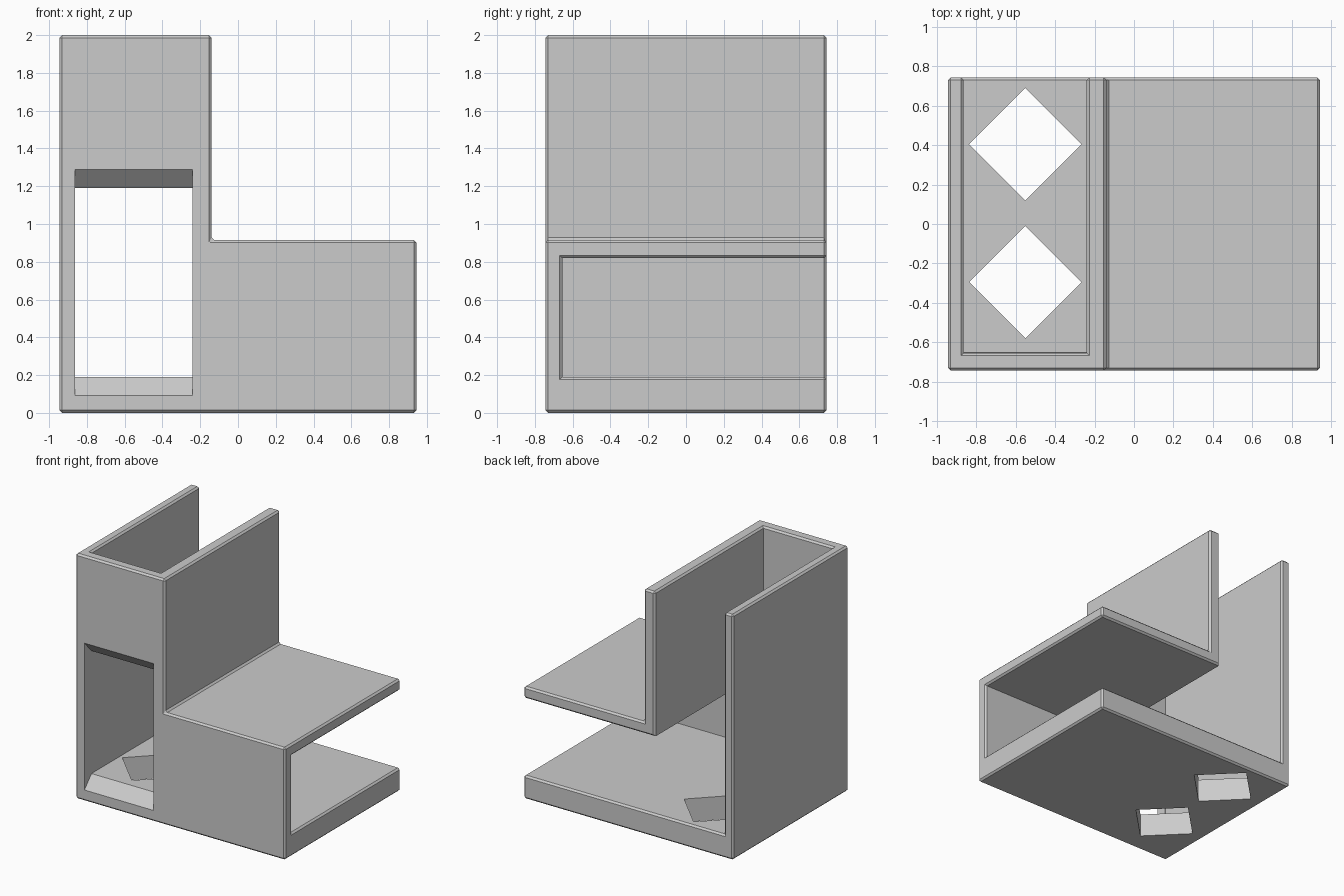
import bpy
import bmesh
from mathutils import Vector

cube = bpy.data.objects.get("Cube")
if cube:
    bpy.data.objects.remove(cube, do_unlink=True)

HALF_X, HALF_Y, TOP = 0.945, 0.745, 2.0
STEP_X, SHELF_TOP = -0.14, 0.915
IN_LEFT, IN_RIGHT = -0.865, -0.24      # inside faces of the tower
FLOOR, CEILING, IN_FRONT = 0.19, 0.82, -0.655
BEVEL = 0.014

grey = bpy.data.materials.new("light_grey")
grey.use_nodes = True
grey.diffuse_color = (0.6, 0.6, 0.6, 1)
grey.node_tree.nodes["Principled BSDF"].inputs["Base Color"].default_value = (0.6, 0.6, 0.6, 1)


def prism(name, points, sweep):
    """Solid made by sweeping a flat polygon along a vector."""
    bm = bmesh.new()
    face = bm.faces.new([bm.verts.new(p) for p in points])
    swept = bmesh.ops.extrude_face_region(bm, geom=[face])["geom"]
    verts = [v for v in swept if isinstance(v, bmesh.types.BMVert)]
    bmesh.ops.translate(bm, verts=verts, vec=Vector(sweep))
    bmesh.ops.recalc_face_normals(bm, faces=bm.faces)
    mesh = bpy.data.meshes.new(name)
    bm.to_mesh(mesh)
    bm.free()
    mesh.materials.append(grey)
    obj = bpy.data.objects.new(name, mesh)
    bpy.context.collection.objects.link(obj)
    return obj


def cut(target, cutter):
    """Subtract the cutter from the target and discard it."""
    mod = target.modifiers.new("cut", "BOOLEAN")
    mod.operation = "DIFFERENCE"
    mod.solver = "EXACT"
    mod.object = cutter
    bpy.context.view_layer.objects.active = target
    bpy.ops.object.modifier_apply(modifier=mod.name)
    bpy.data.objects.remove(cutter, do_unlink=True)


# L-shaped body
outline = [(-HALF_X, 0), (HALF_X, 0), (HALF_X, SHELF_TOP),
           (STEP_X, SHELF_TOP), (STEP_X, TOP), (-HALF_X, TOP)]
housing = prism("housing", [(x, -HALF_Y, z) for x, z in outline], (0, 2 * HALF_Y, 0))

# Inner chamber, open at the back, the side and the tower top
chamber = [(IN_LEFT, FLOOR), (2, FLOOR), (2, CEILING),
           (IN_RIGHT, CEILING), (IN_RIGHT, 3), (IN_LEFT, 3)]
cut(housing, prism("chamber_cutter", [(x, IN_FRONT, z) for x, z in chamber], (0, 2, 0)))

# Chamfer the outer edges, the rims and the step corner
bm = bmesh.new()
bm.from_mesh(housing.data)
bmesh.ops.dissolve_limit(bm, angle_limit=0.01, verts=bm.verts, edges=bm.edges)


def is_outer(edge):
    mid = (edge.verts[0].co + edge.verts[1].co) / 2
    planes = [abs(mid.x) - HALF_X, abs(mid.y) - HALF_Y, mid.z, mid.z - TOP, mid.x - STEP_X]
    return min(abs(p) for p in planes) < 1e-3


bmesh.ops.bevel(bm, geom=[e for e in bm.edges if is_outer(e)], offset=BEVEL,
                offset_type="OFFSET", segments=1, profile=0.5, affect="EDGES")
bmesh.ops.recalc_face_normals(bm, faces=bm.faces)
bm.to_mesh(housing.data)
bm.free()

# Front window with sloping sill and lintel
sill, lintel, depth, slope = 0.09, 1.29, 0.05, 1.06
y0, y1 = -HALF_Y - depth, IN_FRONT + depth
rise0, rise1 = -depth * slope, (y1 + HALF_Y) * slope + 0.004
window = [(y0, sill + rise0), (y1, sill + rise1), (y1, lintel - rise1), (y0, lintel - rise0)]
cut(housing, prism("window_cutter", [(IN_LEFT + 0.001, y, z) for y, z in window],
                   (IN_RIGHT - IN_LEFT - 0.002, 0, 0)))

# Two diamond holes through the floor
R, cx = 0.285, -0.552
for cy in (0.405, -0.295):
    diamond = [(cx + R, cy), (cx, cy + R), (cx - R, cy), (cx, cy - R)]
    cut(housing, prism("hole_cutter", [(x, y, -0.1) for x, y in diamond], (0, 0, 0.4)))

for poly in housing.data.polygons:
    poly.use_smooth = False
    poly.material_index = 0
